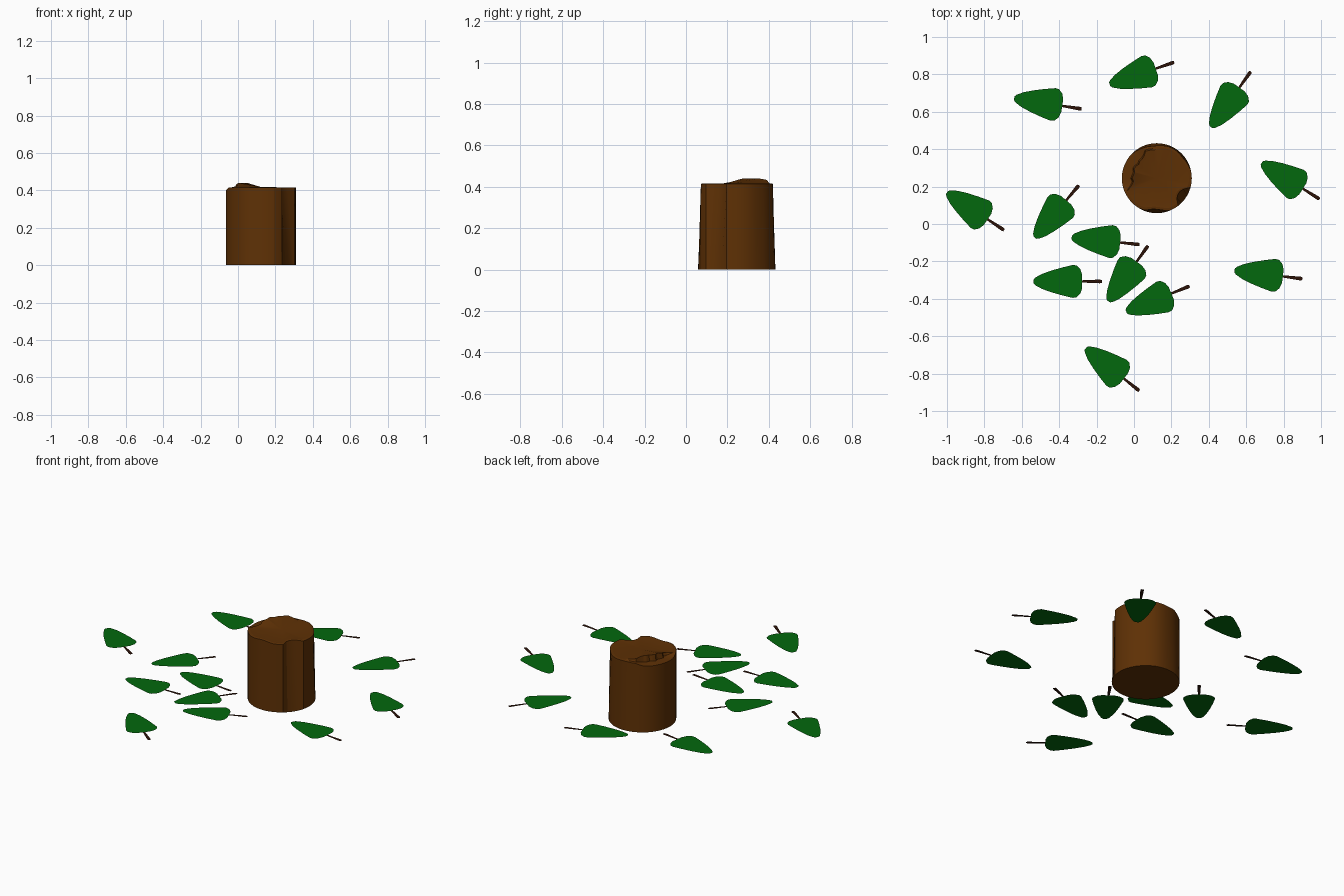
import bpy, bmesh, math
from mathutils import Matrix

if "Cube" in bpy.data.objects:
    bpy.data.objects.remove(bpy.data.objects["Cube"])


def material(name, rgb):
    m = bpy.data.materials.new(name)
    m.diffuse_color = (*rgb, 1)
    m.use_nodes = True
    m.node_tree.nodes["Principled BSDF"].inputs["Base Color"].default_value = m.diffuse_color
    return m


bark = material("bark_brown", (0.112, 0.03, 0.0015))
green = material("leaf_green", (0.001, 0.14, 0.004))
twig = material("twig_brown", (0.025, 0.006, 0.002))


def finish(bm, name, mats):
    mesh = bpy.data.meshes.new(name)
    bm.to_mesh(mesh)
    bm.free()
    for m in mats:
        mesh.materials.append(m)
    ob = bpy.data.objects.new(name, mesh)
    bpy.context.collection.objects.link(ob)
    return ob


# Flat floating leaf: blade outline (half) plus short stalk,
# with the stalk end at the local origin and the tip along -x
LEAF_Z = .155
HALF = [(-.365, .01), (-.355, .021), (-.32, .04), (-.27, .058), (-.21, .075),
        (-.155, .088), (-.135, .085), (-.115, .065), (-.105, .035)]
STALK = [(-.107, -.006), (-.01, -.010), (0, -.007), (0, .007), (-.01, .010), (-.107, .006)]


def leaf(i, x, y, angle):
    bm = bmesh.new()
    outline = [(px, -py) for px, py in HALF] + HALF[::-1]
    for pts, mat in ((outline, 0), (STALK, 1)):
        f = bm.faces.new([bm.verts.new((px, py, 0)) for px, py in pts])
        f.material_index = mat
    bm.transform(Matrix.Translation((x, y, LEAF_Z)) @ Matrix.Rotation(math.radians(angle), 4, 'Z'))
    finish(bm, f"leaf_{i:02d}", [green, twig])


LEAVES = [(-.28, .615, -9), (.215, .865, 19), (.624, .815, 54.5), (.992, .133, -32),
          (.90, -.293, -7), (-.695, -.033, -33.5), (-.295, .207, 50), (.03, -.11, -6),
          (-.172, -.307, 0), (.075, -.116, 54.5), (.297, -.332, 22), (.028, -.892, -38.5)]
for i, spec in enumerate(LEAVES, 1):
    leaf(i, *spec)

# Tree stump: round base, rim pulled in at chipped spots, torn top with a stepped notch
CX, CY, R, N = .122, .245, .187, 48


def dip(a, centre, width, steep=1.0):
    d = abs((a - centre + 180) % 360 - 180)
    return min(1, steep * max(0, 1 - d / width))


def rim_radius(a):
    chips = (.24 * dip(a, -34, 18, 2) + .11 * dip(a, -92, 24, 1.3)
             + .08 * dip(a, 95, 45) + .06 * dip(a, 40, 28))
    return R * (1 - chips)


bm = bmesh.new()
rings = [[] for _ in range(4)]
for k in range(N):
    a = 360 * k / N
    c, s = math.cos(math.radians(a)), math.sin(math.radians(a))
    r = rim_radius(a)
    notch = dip(a, 158, 44, 4)
    jag = .03 * math.sin(k * 1.9) * notch
    z_top = .415 + .025 * dip(a, 145, 60, 1.6)
    levels = [(R, 0), (r, .414 - .012 * notch),
              (r * (.92 - .20 * notch + jag), .416 - .012 * notch),
              (r * (.88 - .20 * notch + jag), z_top)]
    for ring, (rad, z) in zip(rings, levels):
        ring.append(bm.verts.new((CX + rad * c, CY + rad * s, z)))
centre = bm.verts.new((CX, CY, .418))
for k in range(N):
    j = (k + 1) % N
    for lo, hi in zip(rings, rings[1:]):
        bm.faces.new((lo[k], lo[j], hi[j], hi[k]))
    bm.faces.new((rings[3][k], rings[3][j], centre))
bm.faces.new(rings[0][::-1])
stump = finish(bm, "tree_stump", [bark])
bpy.context.view_layer.objects.active = stump
stump.select_set(True)
bpy.ops.object.shade_smooth_by_angle(angle=math.radians(15))
